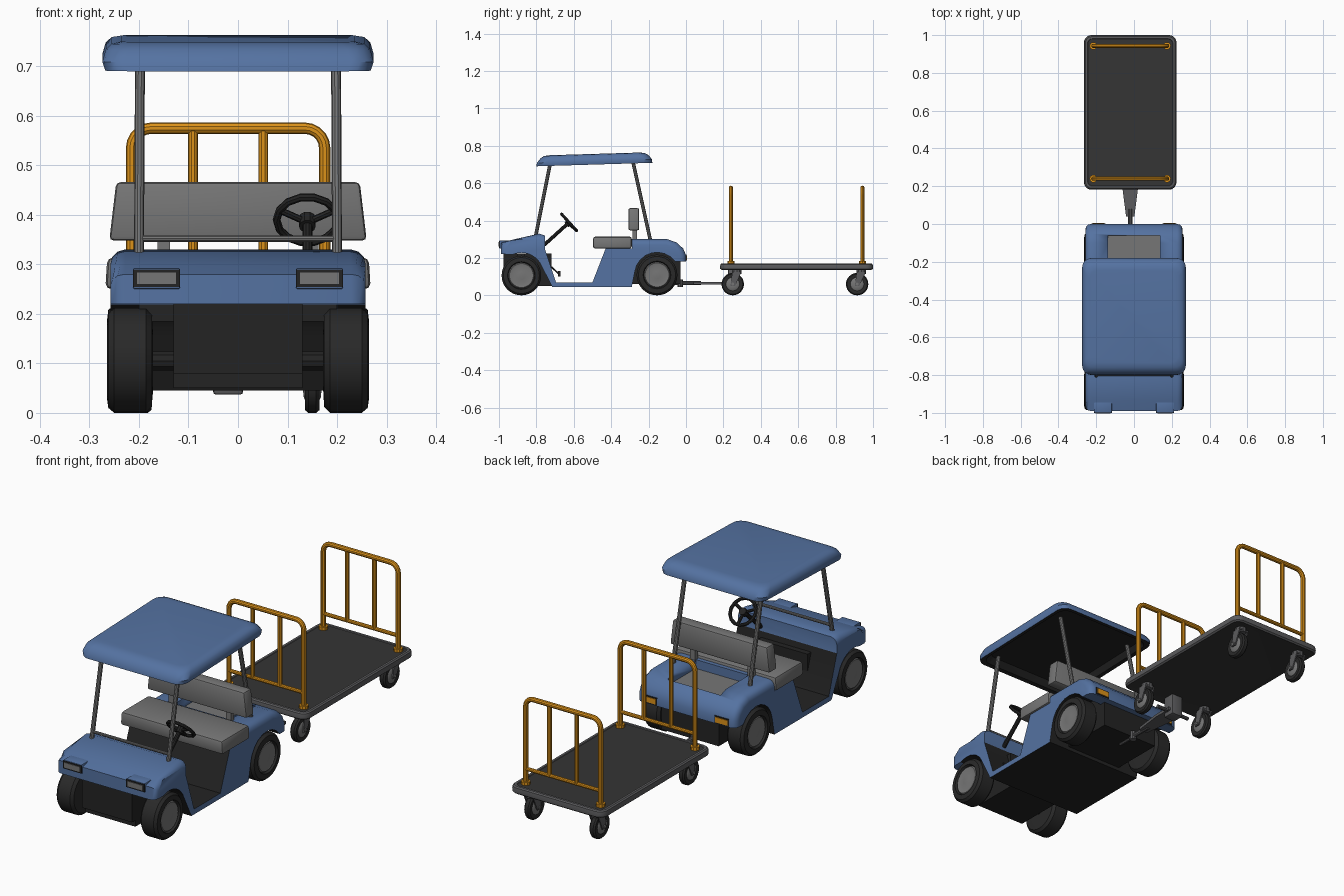
import bpy, bmesh, math
from mathutils import Vector, Matrix

if "Cube" in bpy.data.objects:
    bpy.data.objects.remove(bpy.data.objects["Cube"])


def material(name, *rgb):
    m = bpy.data.materials.new(name)
    m.diffuse_color = (*rgb, 1)
    m.use_nodes = True
    m.node_tree.nodes["Principled BSDF"].inputs["Base Color"].default_value = m.diffuse_color
    return m


BLUE = material("blue paint", .09, .17, .36)
BLACK = material("black plastic", .017, .017, .017)
TYRE = material("tyre rubber", .022, .022, .022)
DECK = material("dark deck", .035, .035, .035)
GREY = material("mid grey", .18, .18, .18)
RIM = material("trailer grey", .105, .105, .11)
ORANGE = material("orange paint", .72, .29, .01)


def finish(name, bm, mats):
    bmesh.ops.recalc_face_normals(bm, faces=bm.faces)
    for f in bm.faces:
        f.smooth = True
    for e in bm.edges:
        e.smooth = len(e.link_faces) == 2 and e.calc_face_angle(0) < math.radians(35)
    me = bpy.data.meshes.new(name)
    bm.to_mesh(me)
    bm.free()
    for m in mats:
        me.materials.append(m)
    ob = bpy.data.objects.new(name, me)
    bpy.context.collection.objects.link(ob)
    return ob


def loft(name, rings, mats, gaps=None, caps=(0, 0)):
    bm = bmesh.new()
    vs = [[bm.verts.new(p) for p in r] for r in rings]
    n = len(rings[0])
    for i in range(len(vs) - 1):
        for k in range(n):
            f = bm.faces.new((vs[i][k], vs[i][(k+1) % n], vs[i+1][(k+1) % n], vs[i+1][k]))
            f.material_index = gaps[i] if gaps else 0
    bm.faces.new(vs[0]).material_index = caps[0]
    bm.faces.new(vs[-1]).material_index = caps[1]
    return finish(name, bm, mats)


def rounded(x0, x1, y0, y1, r, zf, n=5):
    pts = []
    for cx, cy, a0 in ((x1-r, y1-r, 0), (x0+r, y1-r, 90), (x0+r, y0+r, 180), (x1-r, y0+r, 270)):
        for i in range(n):
            a = math.radians(a0 + 90*i/(n-1))
            x, y = cx + r*math.cos(a), cy + r*math.sin(a)
            pts.append((x, y, zf(y)))
    return pts


def lathe_x(name, prof, cx, cy, cz, s, mats, gaps, caps, n=32):
    ring = lambda r, x: [(cx + s*x, cy + r*math.cos(2*math.pi*k/n), cz + r*math.sin(2*math.pi*k/n)) for k in range(n)]
    return loft(name, [ring(r, x) for r, x in prof], mats, gaps, caps)


def box(name, x0, x1, y0, y1, z0, z1, mat, bev=0, taper=0, seg=2):
    bm = bmesh.new()
    bmesh.ops.create_cube(bm, size=1)
    for v in bm.verts:
        t = taper if v.co.z > 0 else 0
        v.co = Vector(((x0+x1)/2 + v.co.x*(x1-x0-2*t), (y0+y1)/2 + v.co.y*(y1-y0), (z0+z1)/2 + v.co.z*(z1-z0)))
    if bev:
        bmesh.ops.bevel(bm, geom=bm.edges[:], offset=bev, segments=seg, profile=.5, affect='EDGES')
    return finish(name, bm, [mat])


def tube(name, pts, r, mat, res=3):
    cu = bpy.data.curves.new(name, 'CURVE')
    cu.dimensions = '3D'
    cu.bevel_depth, cu.bevel_resolution, cu.use_fill_caps = r, res, True
    sp = cu.splines.new('POLY')
    sp.points.add(len(pts) - 1)
    for p, c in zip(sp.points, pts):
        p.co = (*c, 1)
    tmp = bpy.data.objects.new(name + " path", cu)
    bpy.context.collection.objects.link(tmp)
    me = bpy.data.meshes.new_from_object(tmp.evaluated_get(bpy.context.evaluated_depsgraph_get()))
    bpy.data.objects.remove(tmp)
    bm = bmesh.new()
    bm.from_mesh(me)
    bmesh.ops.remove_doubles(bm, verts=bm.verts, dist=1e-5)
    for f in bm.faces:
        f.material_index = 0
    return finish(name, bm, [mat])


# cart body: side profile (y, z) with wheel arches, pulled across the width
def arc(cy, r, a0, a1, n=9):
    return [(cy + r*math.cos(math.radians(a0+(a1-a0)*i/(n-1))), .11 + r*math.sin(math.radians(a0+(a1-a0)*i/(n-1)))) for i in range(n)]


hood = [(-.99, .22), (-.99, .28), (-.93, .297), (-.785, .33), (-.755, .32)]
rear = [(-.29, .30), (-.10, .30), (-.05, .283), (-.015, .25), (0, .215), (0, .18)]
profile = hood + [(-.755, .25), (-.695, .07), (-.50, .07), (-.43, .25), (-.29, .25)] + rear
profile += arc(-.155, .12, 36, 172) + [(-.29, .045), (-.715, .045)] + arc(-.88, .118, 20, 112)
bm = bmesh.new()
sides = [[bm.verts.new((x, y, z)) for y, z in profile] for x in (-.258, .258)]
n = len(profile)
for k in range(n):
    bm.faces.new((sides[0][k], sides[0][(k+1) % n], sides[1][(k+1) % n], sides[1][k]))
for s in sides:
    bm.faces.new(s)
h, q = len(hood), len(hood) + 5
soft = [bm.edges.get((s[k], s[k+1])) for s in sides for k in list(range(h-1)) + list(range(q, q+len(rear)-1))]
bmesh.ops.bevel(bm, geom=soft, offset=.03, segments=3, profile=.5, affect='EDGES', clamp_overlap=False)
bmesh.ops.recalc_face_normals(bm, faces=bm.faces)
for f in bm.faces:
    c, nn = f.calc_center_median(), f.normal
    if abs(nn.x) < .5 and ((-.96 < c.y < -.05 and nn.z < .5 and c.z < .29) or (nn.z > .5 and c.z < .1)):
        f.material_index = 1
body = finish("cart_body", bm, [BLUE, BLACK])
# cargo recess in the rear deck
cutter = box("recess_cutter", -.138, .138, -.27, -.06, .255, .4, BLUE)
cutter.hide_render = True
mod = body.modifiers.new("recess", 'BOOLEAN')
mod.object, mod.operation, mod.solver = cutter, 'DIFFERENCE', 'EXACT'
bpy.context.view_layer.objects.active = body
bpy.ops.object.modifier_apply(modifier="recess")
bpy.data.objects.remove(cutter)
box("cargo_floor", -.137, .137, -.269, -.061, .25, .259, GREY)

# underbody and axles
box("front_chassis", -.13, .13, -.975, -.72, .08, .225, BLACK)
box("front_skid", -.13, .13, -.95, -.70, .05, .085, BLACK)
box("rear_chassis", -.15, .15, -.295, -.03, .06, .235, BLACK)
for y in (-.88, -.155):
    tube("axle", [(-.2, y, .105), (.2, y, .105)], .02, BLACK)
box("upper_axle_beam", -.2, .2, -.9, -.86, .185, .225, BLACK)

for s in (-1, 1):
    # road wheels
    for label, y, R in (("front_wheel", -.88, .106), ("rear_wheel", -.155, .109)):
        prof = [(.06, .172), (R-.012, .174), (R, .186), (R, .25), (R-.01, .262), (.074, .265), (.069, .254), (.064, .26), (.045, .256), (.02, .26)]
        lathe_x(label, prof, 0, y, R, s, [TYRE, GREY], [0]*6 + [1]*3, (0, 1))
    # headlight pods, tail lights
    lo, hi = sorted((s*.117, s*.212))
    box("headlight_pod", lo, hi, -.998, -.92, .25, .293, BLUE, .004)
    box("headlight_frame", lo, hi, -1, -.994, .254, .29, BLACK)
    box("headlight_lens", lo+.008, hi-.008, -1.003, -.995, .26, .284, GREY)
    lo, hi = sorted((s*.15, s*.225))
    box("tail_light_frame", lo, hi, -.004, .002, .183, .218, BLACK)
    box("tail_light", lo+.006, hi-.006, -.003, .005, .188, .213, ORANGE)
    # roof posts, seat back supports
    tube("front_post", [(s*.2, -.805, .31), (s*.198, -.725, .71)], .01, GREY)
    tube("rear_post", [(s*.2, -.185, .27), (s*.198, -.285, .72)], .01, GREY)
    box("seat_support", s*.15-.013, s*.15+.013, -.285, -.262, .29, .40, GREY)
tube("windscreen_bar", [(-.198, -.797, .352), (.198, -.797, .352)], .007, GREY)

# roof: shell with a dark recessed underside
roof = [(.235, -.76, -.22, .03), (.25, -.78, -.2, .002), (.268, -.80, -.18, 0), (.274, -.797, -.182, .018),
        (.267, -.778, -.2, .042), (.255, -.76, -.22, .053), (.235, -.735, -.245, .057)]
loft("roof", [rounded(-a, a, b, c, .045, lambda y, d=d: .69 + d + .03*(y+.8)) for a, b, c, d in roof],
     [BLUE, BLACK], [1, 1, 0, 0, 0, 0], (1, 0))

# seat
box("seat", -.268, .268, -.497, -.29, .25, .314, GREY, .012, .004)
box("seat_back", -.26, .26, -.308, -.25, .348, .466, GREY, .009, .014)

# steering wheel, column, pedals
hub, axis = Vector((.14, -.625, .39)), Vector((0, .74, .67)).normalized()
u, v = Vector((1, 0, 0)), axis.cross(Vector((1, 0, 0)))
bm = bmesh.new()
N, M = 14, 8
grid = [[bm.verts.new(hub + (u*math.cos(2*math.pi*i/N) + v*math.sin(2*math.pi*i/N))*(.062 + .008*math.cos(2*math.pi*j/M))
         + axis*.008*math.sin(2*math.pi*j/M)) for j in range(M)] for i in range(N)]
for i in range(N):
    for j in range(M):
        bm.faces.new((grid[i][j], grid[(i+1) % N][j], grid[(i+1) % N][(j+1) % M], grid[i][(j+1) % M]))
finish("steering_wheel", bm, [BLACK])
for a in (25, 155, 270):
    a = math.radians(a)
    d = u*math.cos(a) - v*math.sin(a) * (1 if v.z < 0 else -1)
    tube("steering_spoke", [hub - axis*.008, hub + d*.06], .007, BLACK, 2)
tube("steering_hub", [hub - axis*.02, hub + axis*.006], .017, BLACK)
tube("steering_column", [hub, hub - axis*.18], .01, BLACK)
for x in (.09, .17):
    tube("pedal_arm", [(x, -.74, .17), (x, -.672, .108)], .005, BLACK, 1)
    box("pedal", x-.02, x+.02, -.685, -.672, .1, .13, BLACK)

# trailer platform, centred slightly left
CX = -.02
plat = [(.02, .138), (.008, .136), (.001, .142), (0, .154), (.002, .166), (.008, .171), (.019, .171), (.021, .168)]
loft("trailer_platform", [rounded(CX-.245+i, CX+.245-i, .182+i, 1-i, .04-i*.8, lambda y, z=z: z, 6) for i, z in plat],
     [RIM, DECK], [1, 0, 0, 0, 0, 0, 0], (1, 1))

# end rails
for y in (.24, .943):
    w, top, r = .195, .575, .04
    path = [(CX-w, y, .165)]
    for cx, a0 in ((CX-w+r, 180), (CX+w-r, 90)):
        path += [(cx + r*math.cos(math.radians(a0-18*i)), y, top-r + r*math.sin(math.radians(a0-18*i))) for i in range(6)]
    tube("end_rail", path + [(CX+w, y, .165)], .0115, ORANGE)
    tube("rail_lower_bar", [(CX-w, y, .24), (CX+w, y, .24)], .009, ORANGE)
    for x in (-.071, .071):
        tube("rail_upright", [(CX+x, y, .24), (CX+x, y, top)], .01, ORANGE)
    for s in (-1, 1):
        tube("rail_foot", [(CX+s*w, y, .166), (CX+s*w, y, .183)], .02, ORANGE)

# castors
for y in (.25, .915):
    for s in (-1, 1):
        x = CX + s*.17
        prof = [(.012, -.019), (.03, -.017), (.036, -.013), (.054, -.015), (.06, -.008), (.06, .008), (.054, .015), (.036, .013), (.03, .017), (.012, .019)]
        lathe_x("castor_wheel", prof, x, y, .06, 1, [TYRE, GREY], [1, 1, 0, 0, 0, 0, 0, 1, 1], (1, 1), 24)
        tube("castor_swivel", [(x, y+.022, .114), (x, y+.022, .14)], .026, RIM)
        for t in (-.023, .023):
            bm = bmesh.new()
            pts = [(-.012, .05), (.012, .05), (.045, .122), (-.003, .122)]
            a, b = [[bm.verts.new((x+t+e, y+p, z)) for p, z in pts] for e in (-.003, .003)]
            for k in range(4):
                bm.faces.new((a[k], a[(k+1) % 4], b[(k+1) % 4], b[k]))
            bm.faces.new(a)
            bm.faces.new(b)
            finish("castor_fork", bm, [RIM])
        box("castor_crown", x-.026, x+.026, y-.003, y+.045, .119, .126, RIM)
        tube("castor_axle", [(x-.03, y, .06), (x+.03, y, .06)], .008, GREY)

# tow hitch
tube("tow_bar", [(CX, -.12, .065), (CX, .08, .065)], .011, RIM)
tube("tow_pin", [(CX, -.03, .045), (CX, -.03, .085)], .016, RIM)
loft("tow_tongue", [[(CX-w, y, .058), (CX+w, y, .058), (CX+w, y, .072), (CX-w, y, .072)] for y, w in ((.04, .022), (.18, .04), (.27, .04))], [RIM])
box("tow_bracket", CX-.03, CX+.03, .225, .285, .037, .14, RIM, .005)
tube("tow_crossbar", [(CX-.09, .25, .065), (CX+.09, .25, .065)], .009, RIM)
